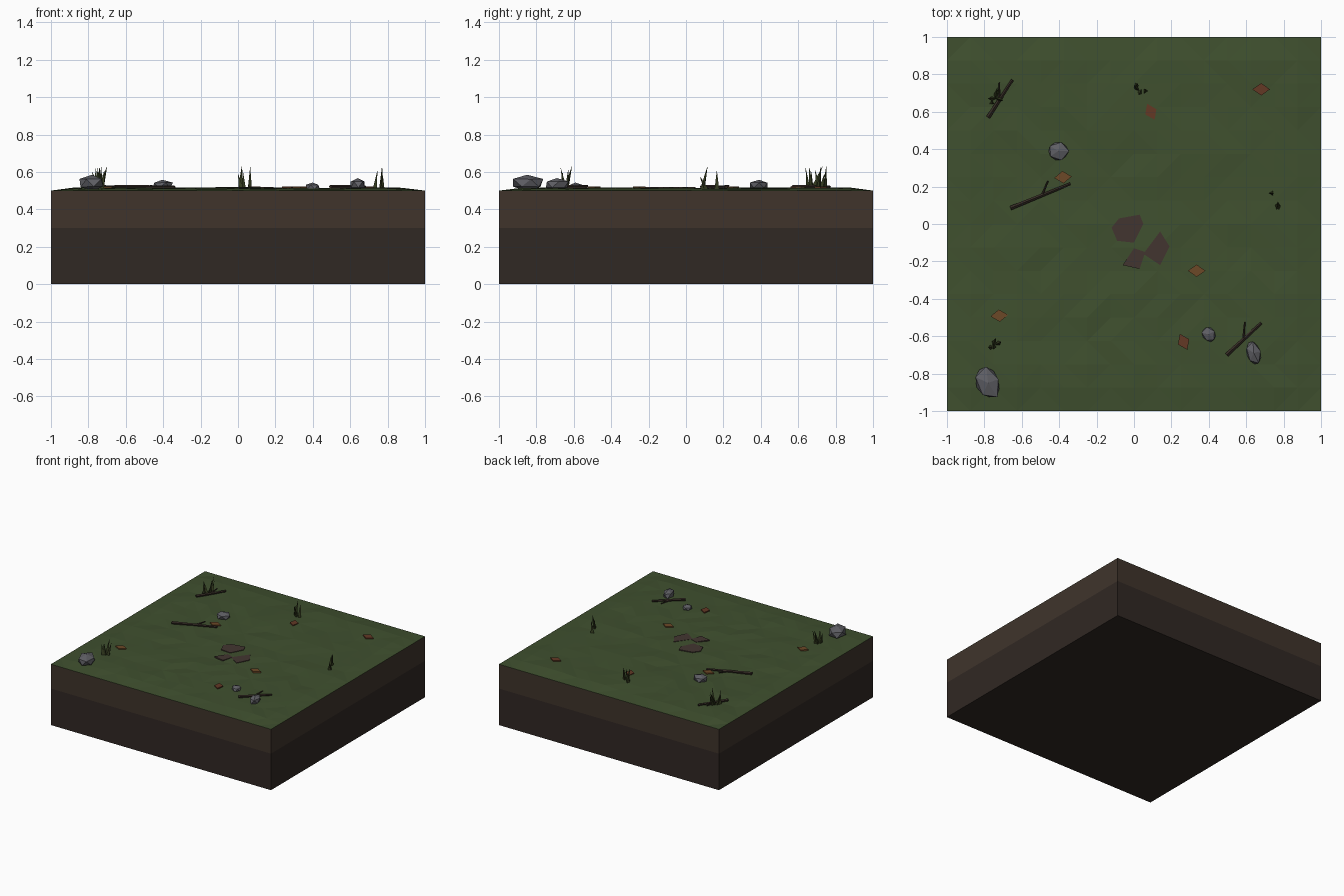
import bpy, bmesh, random
from math import radians, cos, sin
from mathutils import Vector, Matrix

if "Cube" in bpy.data.objects:
    bpy.data.objects.remove(bpy.data.objects["Cube"])

random.seed(7)
GROUND = 0.513


def mat(name, rgb):
    m = bpy.data.materials.new(name)
    m.diffuse_color = (*rgb, 1)
    m.use_nodes = True
    m.node_tree.nodes["Principled BSDF"].inputs["Base Color"].default_value = m.diffuse_color
    return m


GRASS = mat("grass green", (0.050, 0.080, 0.028))
TOPSOIL = mat("topsoil brown", (0.050, 0.034, 0.024))
SUBSOIL = mat("subsoil brown", (0.030, 0.021, 0.017))
DIRT = mat("dirt brown", (0.055, 0.036, 0.030))
STONE = mat("stone grey", (0.115, 0.115, 0.130))
BARK = mat("bark", (0.035, 0.024, 0.018))
BLADE = mat("dry blade", (0.035, 0.045, 0.014))
RUST = mat("rust leaf", (0.125, 0.040, 0.018))
OCHRE = mat("ochre leaf", (0.150, 0.065, 0.020))


def finish(name, bm, material):
    bmesh.ops.recalc_face_normals(bm, faces=bm.faces)
    me = bpy.data.meshes.new(name)
    bm.to_mesh(me)
    bm.free()
    me.materials.append(material)
    ob = bpy.data.objects.new(name, me)
    bpy.context.collection.objects.link(ob)
    return ob


def layer(name, z0, z1, material):
    bm = bmesh.new()
    bmesh.ops.create_cube(bm, size=1, matrix=Matrix.Translation((0, 0, (z0 + z1) / 2))
                          @ Matrix.Diagonal((2, 2, z1 - z0, 1)))
    finish(name, bm, material)


def prism(name, pts, z0, z1, material):
    bm = bmesh.new()
    face = bm.faces.new([bm.verts.new((x, y, z0)) for x, y in pts])
    ext = bmesh.ops.extrude_face_region(bm, geom=[face])["geom"]
    for v in ext:
        if isinstance(v, bmesh.types.BMVert):
            v.co.z = z1
    return finish(name, bm, material)


def rod(bm, a, b, r1, r2, sides):
    a, b = Vector(a), Vector(b)
    m = Matrix.Translation((a + b) / 2) @ (b - a).to_track_quat("Z", "Y").to_matrix().to_4x4()
    bmesh.ops.create_cone(bm, cap_ends=True, segments=sides, radius1=r1, radius2=r2,
                          depth=(b - a).length, matrix=m)


# Soil layers
layer("subsoil", 0, 0.3, SUBSOIL)
layer("topsoil", 0.3, 0.498, TOPSOIL)

# Uneven triangulated turf, level along its rim
bm = bmesh.new()
bmesh.ops.create_grid(bm, x_segments=16, y_segments=16, size=1)
for v in bm.verts:
    rim = max(abs(v.co.x), abs(v.co.y)) > 0.99
    v.co.z = 0.5 if rim else GROUND + random.uniform(-0.006, 0.004)
bmesh.ops.triangulate(bm, faces=bm.faces)
rim_edges = [e for e in bm.edges if e.is_boundary]
for v in bmesh.ops.extrude_edge_only(bm, edges=rim_edges)["geom"]:
    if isinstance(v, bmesh.types.BMVert):
        v.co.z = 0.498
finish("turf", bm, GRASS)

# Bare dirt patches
PATCHES = [
    [(-0.12, -0.02), (-0.08, 0.03), (0.03, 0.05), (0.05, 0.0), (0.0, -0.10), (-0.09, -0.09)],
    [(0.14, -0.04), (0.19, -0.12), (0.14, -0.22), (0.05, -0.16)],
    [(0.0, -0.13), (0.06, -0.15), (0.03, -0.24), (-0.06, -0.22)],
]
for i, pts in enumerate(PATCHES):
    prism(f"dirt_patch_{i}", pts, 0.50, 0.518, DIRT)

# Fallen diamond leaves: x, y, turn, material
LEAVES = [(0.09, 0.60, 115, RUST), (0.68, 0.72, 0, RUST), (-0.38, 0.25, 5, OCHRE),
          (0.335, -0.25, 0, OCHRE), (-0.72, -0.49, 5, OCHRE), (0.265, -0.63, 115, RUST)]
for i, (x, y, turn, m) in enumerate(LEAVES):
    pts = []
    for k, r in enumerate((0.047, 0.033, 0.047, 0.033)):
        a = radians(turn + 90 * k)
        pts.append((x + r * cos(a), y + r * sin(a)))
    prism(f"leaf_{i}", pts, 0.513, 0.522, m)

# Rocks: x, y, top height, half widths, turn
ROCKS = [(-0.78, -0.85, 0.585, 0.066, 0.092, 20), (-0.405, 0.39, 0.558, 0.058, 0.052, 0),
         (0.40, -0.59, 0.543, 0.037, 0.046, 30), (0.64, -0.69, 0.567, 0.041, 0.066, 15)]
for i, (x, y, top, rx, ry, turn) in enumerate(ROCKS):
    bm = bmesh.new()
    bmesh.ops.create_icosphere(bm, subdivisions=1, radius=1)
    rz = (top - 0.497) / 2
    for v in bm.verts:
        v.co *= random.uniform(0.95, 1.12)
        v.co.z = max(-1, min(1, v.co.z))
    bm.transform(Matrix.Translation((x, y, 0.497 + rz)) @ Matrix.Rotation(radians(turn), 4, "Z")
                 @ Matrix.Diagonal((rx, ry, rz, 1)))
    finish(f"rock_{i}", bm, STONE)

# Twigs with one side shoot each: stick start, stick end, shoot start, shoot end
TWIGS = [((-0.66, 0.085), (-0.34, 0.215), (-0.49, 0.155), (-0.46, 0.23)),
         ((-0.78, 0.57), (-0.65, 0.77), (-0.72, 0.66), (-0.72, 0.755)),
         ((0.495, -0.70), (0.68, -0.53), (0.585, -0.615), (0.592, -0.525))]
for i, (a, b, c, d) in enumerate(TWIGS):
    bm = bmesh.new()
    rod(bm, (*a, 0.519), (*b, 0.519), 0.012, 0.008, 5)
    rod(bm, (*c, 0.519), (*d, 0.526), 0.007, 0.004, 5)
    finish(f"twig_{i}", bm, BARK)

# Grass tufts: pointed blades as base x, base y, tip dx, tip dy, tip height
TUFTS = [
    [(-0.75, 0.67, -0.03, 0.00, 0.60), (-0.74, 0.68, 0.01, 0.05, 0.63), (-0.73, 0.67, 0.03, -0.01, 0.63),
     (-0.76, 0.65, 0.0, -0.01, 0.62), (-0.73, 0.70, 0.01, 0.02, 0.60)],
    [(0.01, 0.74, 0.01, 0.01, 0.63), (0.035, 0.71, -0.01, -0.02, 0.61), (0.06, 0.71, 0.005, 0.01, 0.625),
     (0.02, 0.72, -0.02, 0.02, 0.59)],
    [(0.765, 0.09, 0.005, 0.025, 0.63), (0.735, 0.165, 0.01, 0.0, 0.605), (0.77, 0.105, 0.005, -0.03, 0.575)],
    [(-0.76, -0.66, -0.02, 0.0, 0.60), (-0.75, -0.64, 0.01, 0.03, 0.63), (-0.73, -0.64, 0.02, 0.01, 0.61),
     (-0.75, -0.65, 0.0, -0.02, 0.62)],
]
for i, blades in enumerate(TUFTS):
    bm = bmesh.new()
    for x, y, dx, dy, top in blades:
        rod(bm, (x, y, 0.505), (x + dx, y + dy, top), 0.015, 0.0005, 3)
    finish(f"grass_tuft_{i}", bm, BLADE)
